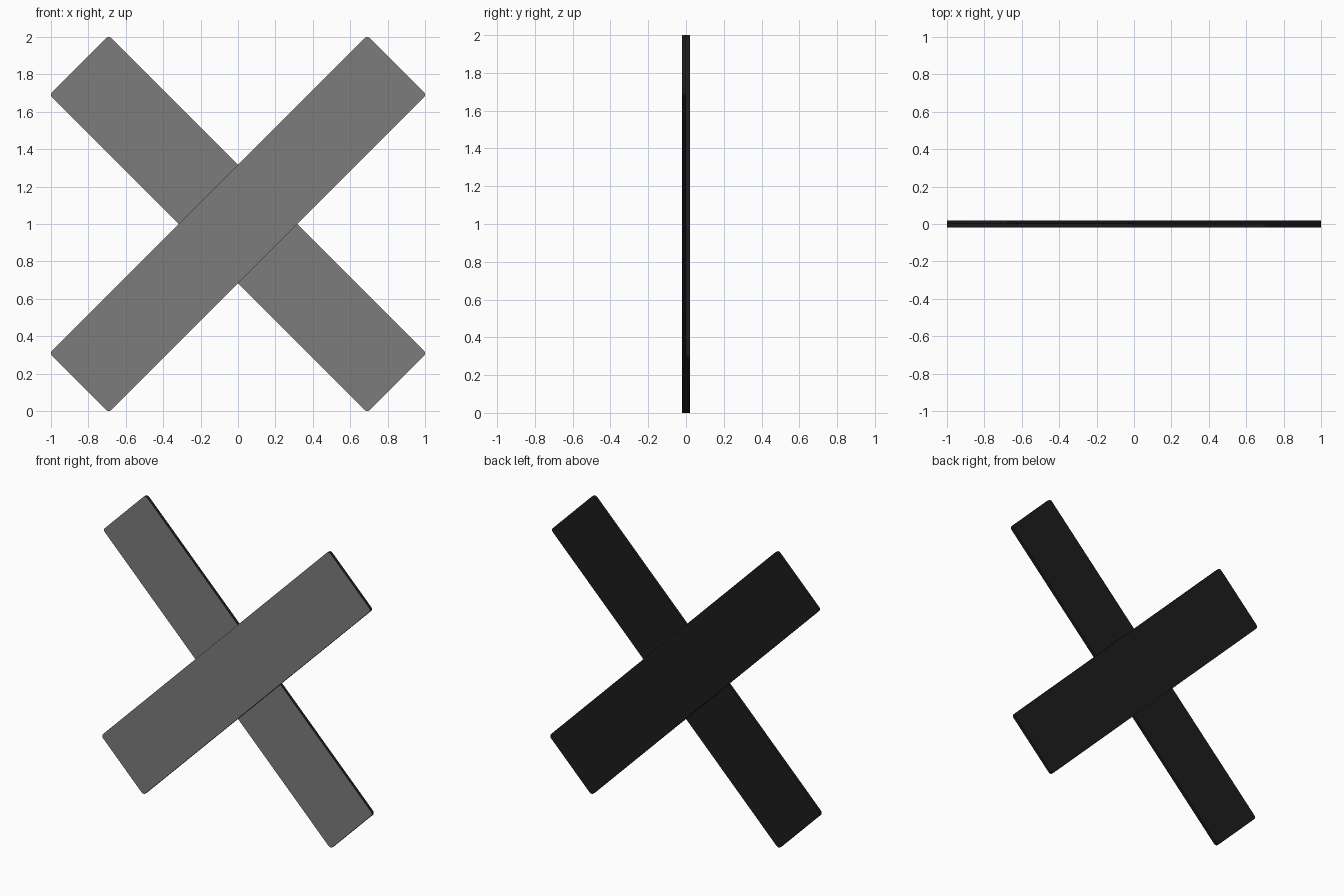
import bpy, bmesh
from math import sin, cos, pi, sqrt

if "Cube" in bpy.data.objects:
    bpy.data.objects.remove(bpy.data.objects["Cube"])

R = 0.02                                  # corner radius
W = 0.224                                 # half width
L = sqrt(2) * (1 - R) + 2 * R - W         # half length, so the cross spans 2 units
T = 0.02                                  # thickness of one bar


def material(name, value):
    mat = bpy.data.materials.new(name)
    mat.diffuse_color = (value, value, value, 1)
    mat.use_nodes = True
    mat.node_tree.nodes["Principled BSDF"].inputs["Base Color"].default_value = mat.diffuse_color
    return mat


front_grey = material("front_grey", 0.2)
dark = material("dark", 0.012)


def rounded_outline(steps=6):
    corners = [(1, 1), (-1, 1), (-1, -1), (1, -1)]
    for i, (su, sv) in enumerate(corners):
        for k in range(steps + 1):
            a = pi / 2 * (i + k / steps)
            yield su * (L - R) + R * cos(a), sv * (W - R) + R * sin(a)


def bar(name, angle, y_front):
    c, s = cos(angle), sin(angle)
    bm = bmesh.new()
    verts = [bm.verts.new((u * c - v * s, y_front, 1 + u * s + v * c))
             for u, v in rounded_outline()]
    front = bm.faces.new(verts)
    # keep the grey front and extrude a dark copy to the back
    ext = bmesh.ops.extrude_face_region(bm, geom=[front], use_keep_orig=True)
    moved = [g for g in ext["geom"] if isinstance(g, bmesh.types.BMVert)]
    bmesh.ops.translate(bm, verts=moved, vec=(0, T, 0))
    bmesh.ops.recalc_face_normals(bm, faces=bm.faces)
    bm.normal_update()
    for f in bm.faces:
        f.material_index = 0 if f.normal.y < -0.5 else 1
    mesh = bpy.data.meshes.new(name)
    bm.to_mesh(mesh)
    bm.free()
    mesh.materials.append(front_grey)
    mesh.materials.append(dark)
    obj = bpy.data.objects.new(name, mesh)
    bpy.context.collection.objects.link(obj)
    bpy.ops.object.select_all(action='DESELECT')
    obj.select_set(True)
    bpy.context.view_layer.objects.active = obj
    bpy.ops.object.shade_smooth_by_angle(angle=pi / 6)


# two crossed strips, one lying directly behind the other
bar("front_bar", pi / 4, -T)
bar("back_bar", -pi / 4, 0)
